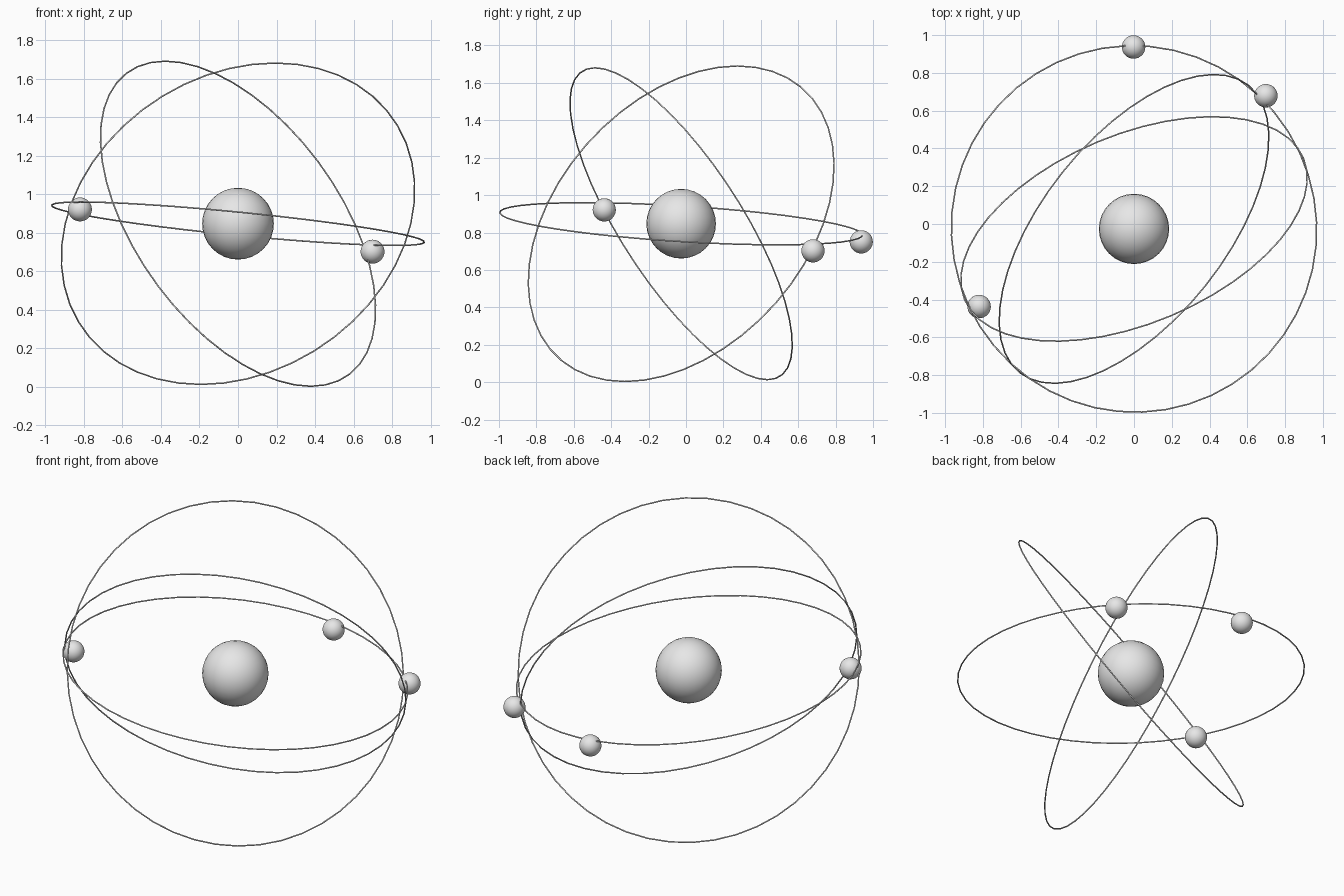
import bpy
import math
from mathutils import Vector

if "Cube" in bpy.data.objects:
    bpy.data.objects.remove(bpy.data.objects["Cube"])

CENTRE = Vector((0, -0.026, 0.847))
RING_RADIUS = 0.972
WIRE_RADIUS = 0.004

grey = bpy.data.materials.new("light grey")
grey.diffuse_color = (0.8, 0.8, 0.8, 1)
grey.use_nodes = True
grey.node_tree.nodes["Principled BSDF"].inputs["Base Color"].default_value = grey.diffuse_color


def finish(name):
    ob = bpy.context.object
    ob.name = name
    ob.data.materials.append(grey)
    bpy.ops.object.shade_smooth_by_angle(angle=math.radians(60))
    return ob


def ball(name, location, radius):
    bpy.ops.mesh.primitive_uv_sphere_add(segments=32, ring_count=16,
                                         radius=radius, location=location)
    return finish(name)


def orbit(name, normal):
    # Thin wire ring whose axis points along the normal
    turn = Vector(normal).to_track_quat('Z', 'Y').to_euler()
    bpy.ops.mesh.primitive_torus_add(major_segments=48, minor_segments=8,
                                     major_radius=RING_RADIUS,
                                     minor_radius=WIRE_RADIUS,
                                     location=CENTRE, rotation=turn)
    return finish(name)


# Nucleus
ball("nucleus", CENTRE, 0.186)

# Each orbit: ring axis and the position of its electron
orbits = {
    "flat": ((0.098, 0.062, 0.993), (-0.002, 0.937, 0.75)),
    "back_tilted": ((-0.332, 0.793, 0.515), (-0.82, -0.437, 0.921)),
    "side_tilted": ((0.68, -0.542, 0.498), (0.698, 0.679, 0.702)),
}
for label, (normal, electron) in orbits.items():
    orbit(label + "_orbit_ring", normal)
    ball(label + "_electron", electron, 0.062)
